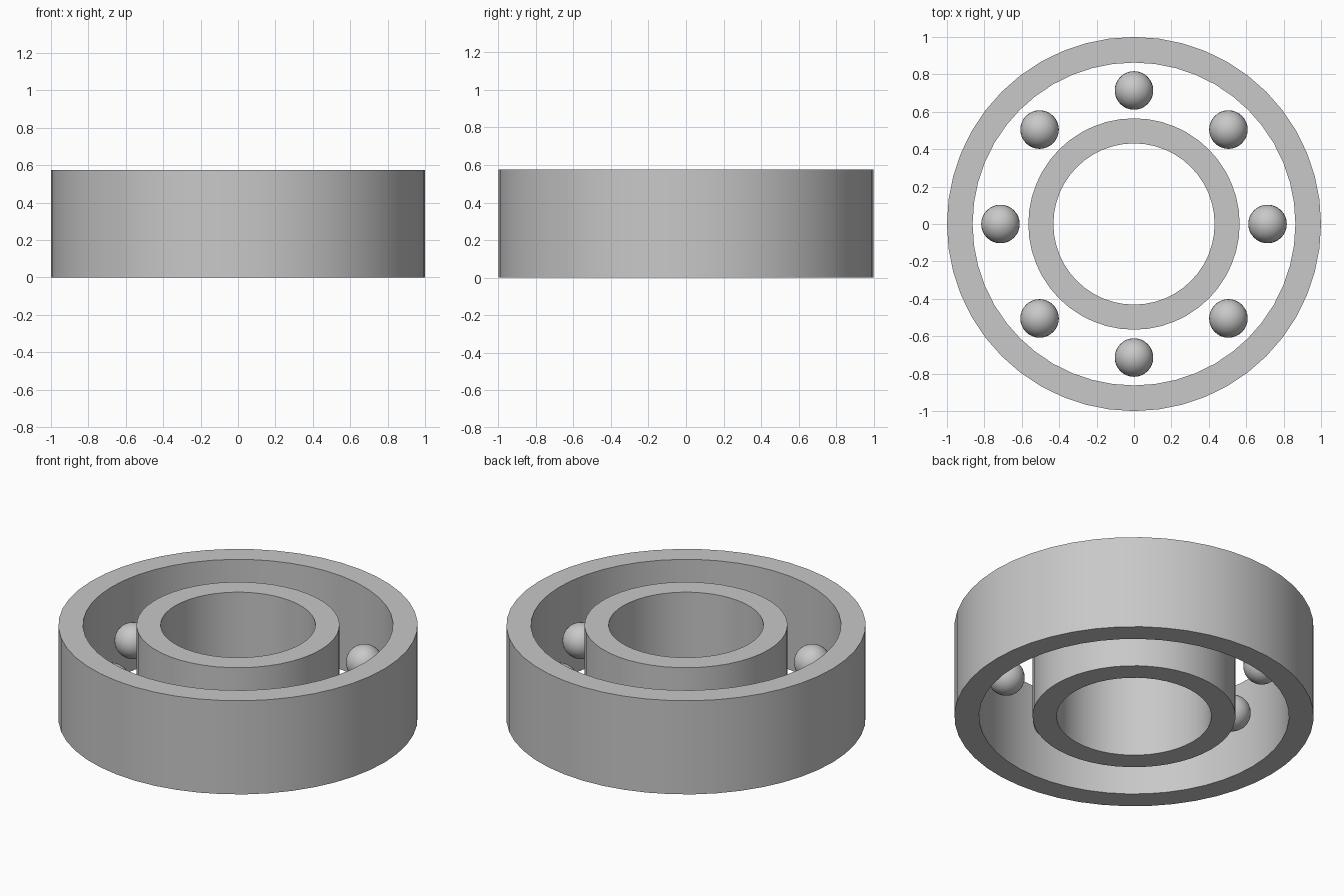
import bpy
import bmesh
from math import cos, sin, tau, radians

HEIGHT = 0.575
SIDES = 48
BALLS = 8

cube = bpy.data.objects.get("Cube")
if cube:
    bpy.data.objects.remove(cube, do_unlink=True)

# Single steel grey
steel = bpy.data.materials.new("steel_grey")
steel.use_nodes = True
grey = (0.58, 0.58, 0.58, 1)
steel.diffuse_color = grey
steel.node_tree.nodes["Principled BSDF"].inputs["Base Color"].default_value = grey


def add_object(name, bm):
    mesh = bpy.data.meshes.new(name)
    bmesh.ops.recalc_face_normals(bm, faces=bm.faces)
    bm.to_mesh(mesh)
    bm.free()
    mesh.materials.append(steel)
    obj = bpy.data.objects.new(name, mesh)
    bpy.context.collection.objects.link(obj)
    bpy.ops.object.select_all(action="DESELECT")
    obj.select_set(True)
    bpy.context.view_layer.objects.active = obj
    bpy.ops.object.shade_smooth_by_angle(angle=radians(30))
    return obj


def ring(name, outer, inner):
    """Closed tube with a rectangular section."""
    bm = bmesh.new()
    section = [(outer, 0), (outer, HEIGHT), (inner, HEIGHT), (inner, 0)]
    loops = []
    for i in range(SIDES):
        a = tau * i / SIDES
        loops.append([bm.verts.new((r * cos(a), r * sin(a), z)) for r, z in section])
    for i in range(SIDES):
        here, after = loops[i], loops[(i + 1) % SIDES]
        for j in range(4):
            k = (j + 1) % 4
            bm.faces.new((here[j], after[j], after[k], here[k]))
    return add_object(name, bm)


# Outer and inner races
ring("outer_race", 1.0, 0.863)
ring("inner_race", 0.565, 0.431)

# Balls spaced evenly between the races
for i in range(BALLS):
    a = tau * i / BALLS
    bm = bmesh.new()
    bmesh.ops.create_uvsphere(bm, u_segments=32, v_segments=16, radius=0.103)
    ball = add_object(f"ball_{i + 1}", bm)
    ball.location = (0.714 * cos(a), 0.714 * sin(a), HEIGHT / 2)
